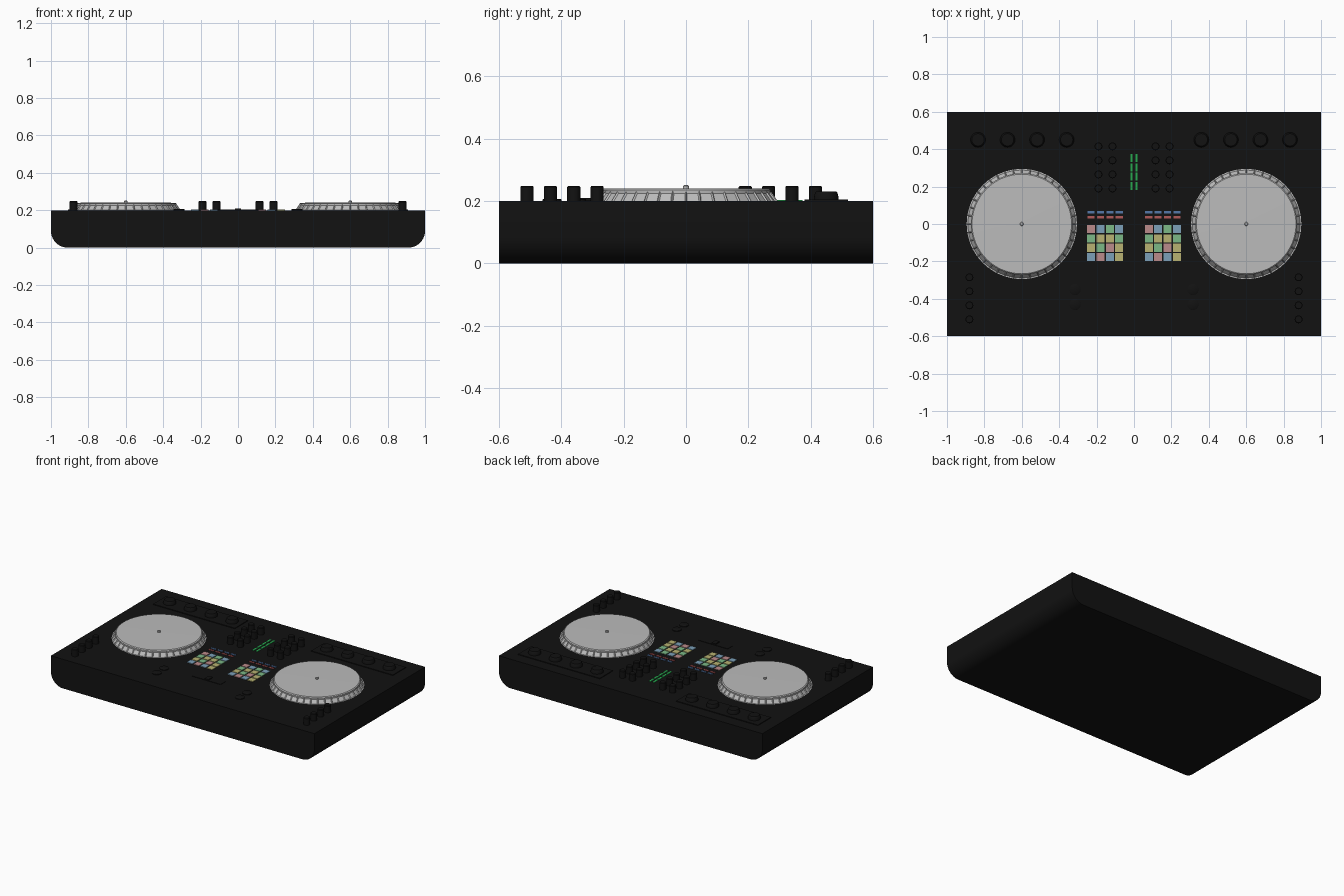
import bpy, bmesh, math

if "Cube" in bpy.data.objects:
    bpy.data.objects.remove(bpy.data.objects["Cube"])

def material(name, rgb):
    m = bpy.data.materials.new(name)
    m.diffuse_color = (*rgb, 1)
    m.use_nodes = True
    m.node_tree.nodes["Principled BSDF"].inputs["Base Color"].default_value = m.diffuse_color
    return m

BLACK = material("black", (0.006, 0.006, 0.006))
SILVER = material("silver", (0.5, 0.5, 0.5))
PINK = material("pink", (0.5, 0.26, 0.26))
BLUE = material("blue", (0.2, 0.35, 0.48))
GREEN = material("green", (0.2, 0.48, 0.24))
YELLOW = material("yellow", (0.48, 0.45, 0.17))
MODE_BLUE = material("mode_blue", (0.09, 0.19, 0.4))
MODE_RED = material("mode_red", (0.45, 0.1, 0.1))
LED = material("led_green", (0.02, 0.4, 0.08))

def finish(name, bm, mat, smooth=False):
    me = bpy.data.meshes.new(name)
    bmesh.ops.recalc_face_normals(bm, faces=bm.faces)
    bm.to_mesh(me)
    bm.free()
    ob = bpy.data.objects.new(name, me)
    bpy.context.collection.objects.link(ob)
    me.materials.append(mat)
    if smooth:
        bpy.ops.object.select_all(action='DESELECT')
        ob.select_set(True)
        bpy.context.view_layer.objects.active = ob
        bpy.ops.object.shade_smooth_by_angle(angle=math.radians(35))
    return ob

def box(name, x, y, sx, sy, z0, z1, mat):
    bm = bmesh.new()
    bmesh.ops.create_cube(bm, size=1)
    for v in bm.verts:
        v.co = (x + v.co.x * sx, y + v.co.y * sy, (z0 + z1) / 2 + v.co.z * (z1 - z0))
    return finish(name, bm, mat)

def lathe(name, x, y, profile, mat, segs=32):
    bm = bmesh.new()
    rings = [[bm.verts.new((x + r * math.cos(2 * math.pi * i / segs),
                            y + r * math.sin(2 * math.pi * i / segs), z))
              for i in range(segs)] for r, z in profile]
    for a, b in zip(rings, rings[1:]):
        for i in range(segs):
            j = (i + 1) % segs
            bm.faces.new((a[i], a[j], b[j], b[i]))
    bm.faces.new(rings[0][::-1])
    bm.faces.new(rings[-1])
    return finish(name, bm, mat, True)

# Body: a rounded-bottom section extruded front to back
R = 0.09
section = [(-1, 0.2)]
for cx, start in ((-1 + R, 180), (1 - R, 270)):
    for k in range(11):
        a = math.radians(start + 9 * k)
        section.append((cx + R * math.cos(a), R + R * math.sin(a)))
section.append((1, 0.2))
bm = bmesh.new()
face = bm.faces.new([bm.verts.new((x, -0.6, z)) for x, z in section])
ext = bmesh.ops.extrude_face_region(bm, geom=[face])
for v in ext["geom"]:
    if isinstance(v, bmesh.types.BMVert):
        v.co.y = 0.6
finish("body", bm, BLACK, True)

def platter(name, x):
    # Sloped rim with recessed grip windows
    segs = 40
    bm = bmesh.new()
    bmesh.ops.create_cone(bm, cap_ends=True, segments=segs, radius1=0.295, radius2=0.27, depth=0.034)
    for v in bm.verts:
        v.co.x += x
        v.co.z += 0.217
    bm.normal_update()
    sides = [f for f in bm.faces if abs(f.normal.z) < 0.9]
    bmesh.ops.inset_individual(bm, faces=sides, thickness=0.006, depth=-0.005)
    finish(name + "_rim", bm, SILVER)
    # Top plate and spindle
    lathe(name + "_plate", x, 0, [(0.272, 0.225), (0.272, 0.235), (0.266, 0.24), (0.05, 0.241)], SILVER, 64)
    lathe(name + "_spindle", x, 0, [(0.01, 0.24), (0.01, 0.248), (0.007, 0.251)], SILVER, 16)

pad_rows = [[PINK, BLUE, GREEN, BLUE], [GREEN, YELLOW, YELLOW, GREEN],
            [YELLOW, GREEN, PINK, YELLOW], [BLUE, PINK, BLUE, YELLOW]]

for side, s in (("left", -1), ("right", 1)):
    platter(side + "_platter", 0.6 * s)

    # Performance pads and the two rows of mode buttons above them
    for c in range(4):
        x = 0.154 * s + (c - 1.5) * 0.05
        for r in range(4):
            box(f"{side}_pad_{r}_{c}", x, -0.027 - 0.05 * r, 0.043, 0.043, 0.198, 0.204, pad_rows[r][c])
        box(f"{side}_mode_button_{c}", x, 0.063, 0.038, 0.014, 0.198, 0.204, MODE_BLUE)
        box(f"{side}_sync_button_{c}", x, 0.037, 0.038, 0.014, 0.198, 0.204, MODE_RED)

    # Effect panel with a row of wide knobs
    box(side + "_effect_panel", 0.6 * s, 0.45, 0.62, 0.14, 0.198, 0.205, BLACK)
    for k in range(4):
        lathe(f"{side}_effect_knob_{k}", (0.36 + 0.158 * k) * s, 0.45,
              [(0.04, 0.2), (0.04, 0.21), (0.036, 0.226), (0.033, 0.23)], BLACK)

    # Small tall knobs: two mixer columns and one outer column
    for k in range(4):
        for n, (kx, ky) in enumerate(((0.115, 0.19), (0.19, 0.19), (0.88, -0.51))):
            lathe(f"{side}_small_knob_{n}_{k}", kx * s, ky + 0.075 * k,
                  [(0.021, 0.2), (0.021, 0.245), (0.018, 0.249)], BLACK, 20)

    # Play and cue buttons beside the platter
    for k in range(2):
        lathe(f"{side}_transport_button_{k}", 0.315 * s, -0.35 - 0.08 * k,
              [(0.03, 0.2), (0.03, 0.205), (0.027, 0.207)], BLACK)

    # Level meter segments
    for k in range(4):
        box(f"{side}_meter_light_{k}", 0.0135 * s, 0.203 + 0.05 * k, 0.013, 0.043, 0.198, 0.203, LED)

# Crossfader track and cap
box("crossfader_track", 0, -0.32, 0.22, 0.05, 0.198, 0.203, BLACK)
box("crossfader_cap", 0, -0.32, 0.03, 0.045, 0.2, 0.21, BLACK)
